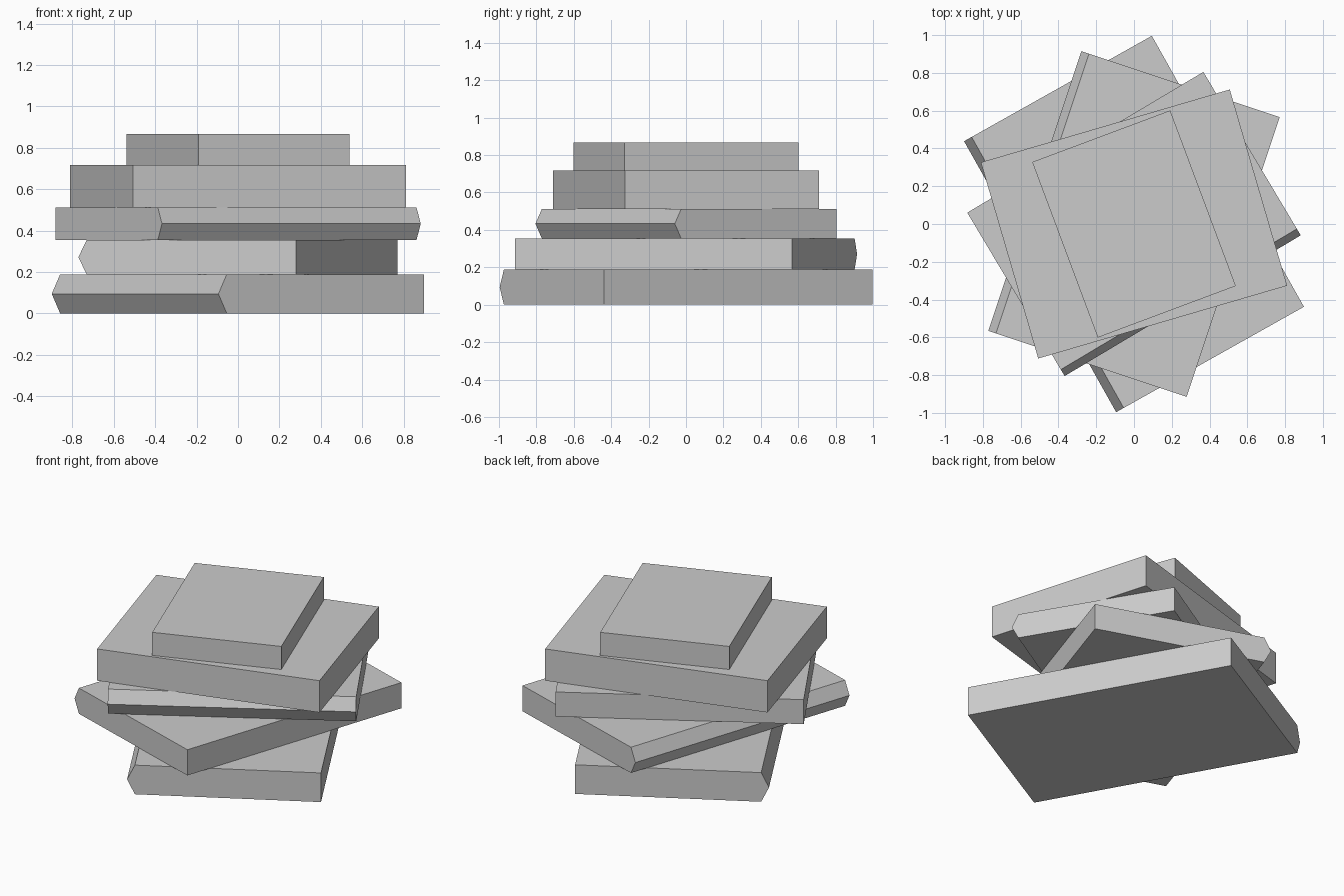
import bpy
from math import radians

if "Cube" in bpy.data.objects:
    bpy.data.objects.remove(bpy.data.objects["Cube"])


def slab(name, width, length, z0, z1, angle, ridge=0.0):
    """Extrude a cross-section along local y; ridge pushes the local -x side out to a crease."""
    a, b, h = -width / 2, width / 2, z1 - z0
    if ridge:
        prof = [(a + ridge, 0), (b, 0), (b, h), (a + ridge, h), (a, h / 2)]
    else:
        prof = [(a, 0), (b, 0), (b, h), (a, h)]
    n = len(prof)
    verts = [(x, y, z) for y in (-length / 2, length / 2) for x, z in prof]
    faces = [tuple(range(n)), tuple(reversed(range(n, 2 * n)))]
    faces += [(i, i + n, (i + 1) % n + n, (i + 1) % n) for i in range(n)]
    mesh = bpy.data.meshes.new(name)
    mesh.from_pydata(verts, [], faces)
    mesh.update()
    obj = bpy.data.objects.new(name, mesh)
    bpy.context.collection.objects.link(obj)
    obj.location.z = z0
    obj.rotation_euler.z = radians(angle)
    return obj


# Twisted stack of slabs; the lower three have a creased spine
slab("bottom_slab", 1.14, 1.645, 0.0, 0.188, 29.3, 0.046)
slab("second_slab", 1.107, 1.56, 0.188, 0.354, -18.4, 0.043)
slab("third_slab", 1.007, 1.455, 0.354, 0.512, 120.8, 0.04)
slab("fourth_slab", 1.373, 1.082, 0.512, 0.717, 16.3)
slab("top_slab", 0.78, 0.992, 0.717, 0.866, 20.5)
